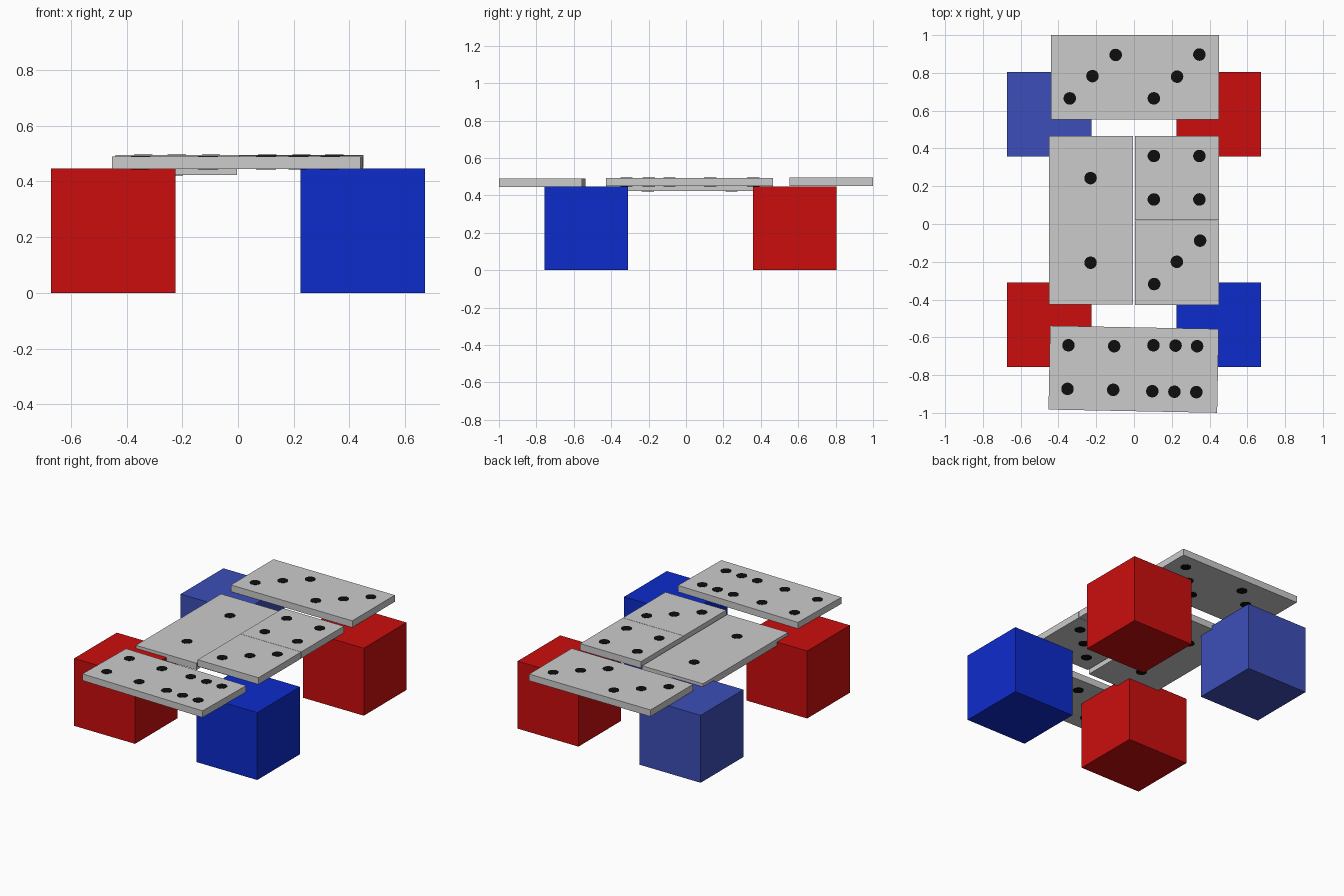
import bpy, bmesh, math
from mathutils import Matrix

if "Cube" in bpy.data.objects:
    bpy.data.objects.remove(bpy.data.objects["Cube"])


def mat(name, rgb):
    m = bpy.data.materials.new(name)
    m.diffuse_color = (*rgb, 1)
    m.use_nodes = True
    m.node_tree.nodes["Principled BSDF"].inputs["Base Color"].default_value = m.diffuse_color
    return m


RED = mat("red", (0.6, 0.004, 0.004))
BLUE = mat("blue", (0.004, 0.024, 0.6))
PALE = mat("pale blue", (0.046, 0.077, 0.48))
GREY = mat("light grey", (0.6, 0.6, 0.6))
BLACK = mat("black", (0.004, 0.004, 0.004))


def finish(name, bm, material):
    me = bpy.data.meshes.new(name)
    bm.to_mesh(me)
    bm.free()
    me.materials.append(material)
    ob = bpy.data.objects.new(name, me)
    bpy.context.collection.objects.link(ob)
    return ob


def box(name, centre, size, material, angle=0):
    bm = bmesh.new()
    m = (Matrix.Translation(centre) @ Matrix.Rotation(math.radians(angle), 4, 'Z')
         @ Matrix.Diagonal((*size, 1)))
    bmesh.ops.create_cube(bm, size=1, matrix=m)
    return finish(name, bm, material)


def pips(name, points, z):
    # round pips that run through the tile and show on both faces
    bm = bmesh.new()
    for x, y in points:
        bmesh.ops.create_cone(bm, cap_ends=True, segments=32, radius1=0.033,
                              radius2=0.033, depth=T + 0.003,
                              matrix=Matrix.Translation((x, y, z)))
    return finish(name, bm, BLACK)


S, T = 0.447, 0.044   # cube side, tile thickness

# four supporting cubes
for name, x, y, m in (("front_left_cube", -1, -0.534, RED),
                      ("front_right_cube", 1, -0.534, BLUE),
                      ("back_left_cube", -1, 0.582, PALE),
                      ("back_right_cube", 1, 0.582, RED)):
    box(name, (x * 0.448, y, S / 2), (S, S, S), m)

# back tile
box("back_tile", (0.005, 0.777, 0.473), (0.89, 0.446, T), GREY)
pips("back_tile_pips", [(-0.34, 0.665), (-0.22, 0.783), (-0.097, 0.895),
                        (0.105, 0.665), (0.228, 0.78), (0.346, 0.897)], 0.473)

# front tile, slightly turned
box("front_tile", (-0.002, -0.769, 0.467), (0.893, 0.444, T), GREY, -1.1)
pips("front_tile_pips", [(-0.347, -0.642), (-0.105, -0.647), (0.103, -0.642),
                         (0.22, -0.644), (0.334, -0.647), (-0.352, -0.873),
                         (-0.11, -0.878), (0.097, -0.885), (0.214, -0.888),
                         (0.33, -0.89)], 0.467)

# lower left middle tile
box("left_middle_tile", (-0.227, 0.019, 0.445), (0.446, 0.892, T), GREY)
pips("left_middle_pips", [(-0.23, 0.243), (-0.23, -0.205)], 0.445)

# right middle tile in two halves with a fine seam
for name, y in (("right_middle_tile_front", -0.205), ("right_middle_tile_back", 0.243)):
    box(name, (0.227, y, 0.471), (0.446, 0.446, T), GREY)
pips("right_middle_pips", [(0.105, 0.36), (0.346, 0.36), (0.105, 0.13),
                           (0.346, 0.13), (0.107, -0.318), (0.227, -0.2),
                           (0.35, -0.088)], 0.471)
